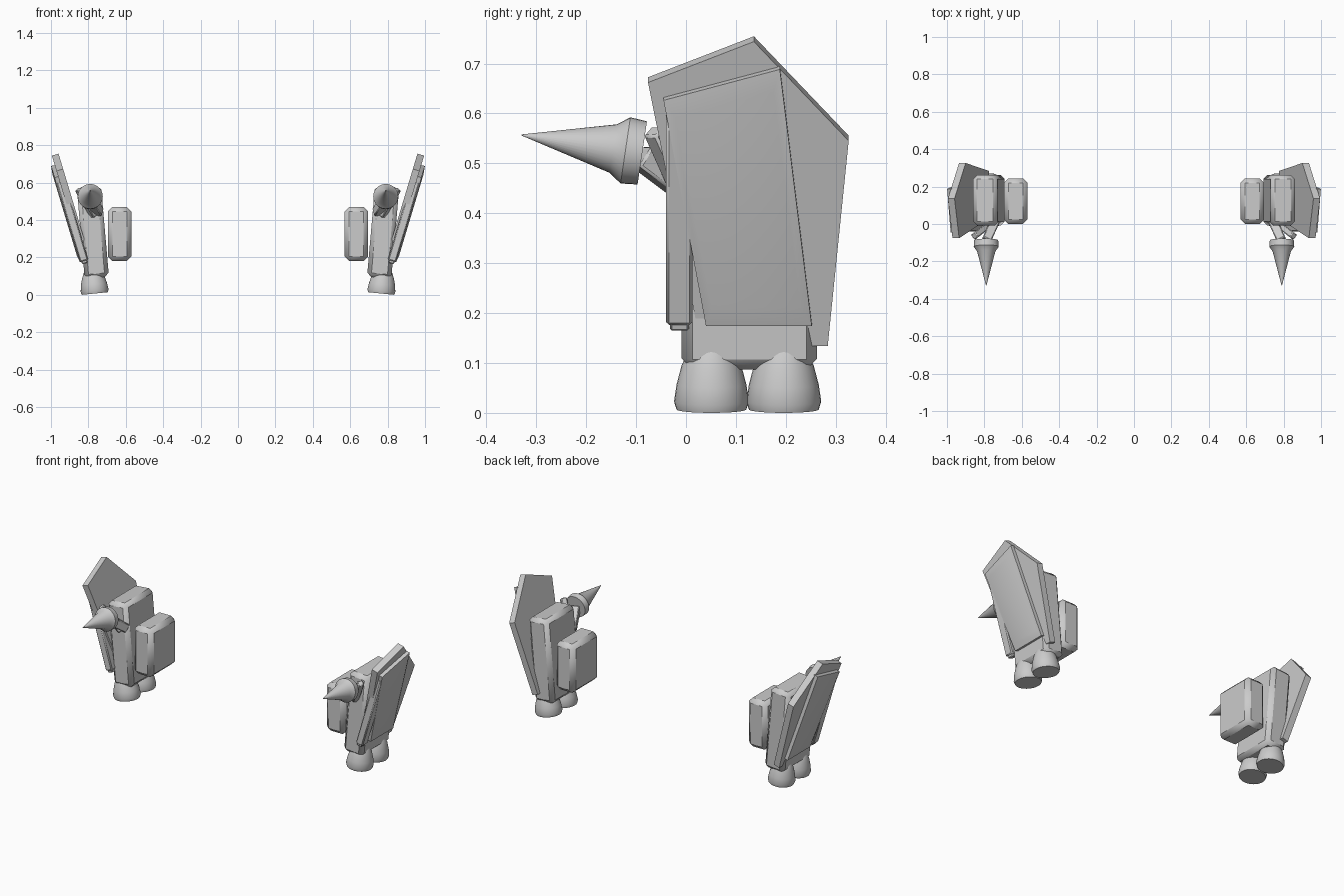
import bpy, bmesh, math
from mathutils import Vector, Matrix

if "Cube" in bpy.data.objects:
    bpy.data.objects.remove(bpy.data.objects["Cube"], do_unlink=True)

grey = bpy.data.materials.new("plain_grey")
grey.use_nodes = True
COLOUR = (0.6, 0.6, 0.6, 1)
grey.diffuse_color = COLOUR
grey.node_tree.nodes["Principled BSDF"].inputs["Base Color"].default_value = COLOUR


def finish(name, bm, bevel=0, angle=30):
    """Turn a left-side mesh into a mirrored pair of parts."""
    bmesh.ops.recalc_face_normals(bm, faces=bm.faces)
    mesh = bpy.data.meshes.new(name)
    bm.to_mesh(mesh)
    bm.free()
    mesh.materials.append(grey)
    ob = bpy.data.objects.new(name, mesh)
    bpy.context.scene.collection.objects.link(ob)
    if bevel:
        mod = ob.modifiers.new("chamfer", "BEVEL")
        mod.width, mod.segments = bevel, 1
    ob.modifiers.new("pair", "MIRROR").use_mirror_merge = False
    bpy.ops.object.select_all(action="DESELECT")
    ob.select_set(True)
    bpy.context.view_layer.objects.active = ob
    bpy.ops.object.shade_smooth_by_angle(angle=math.radians(angle))
    return ob


def box(name, centre, size, lean=0, bevel=0):
    """Chamfered box leaning outward by an angle in degrees."""
    bm = bmesh.new()
    m = (Matrix.Translation(centre) @ Matrix.Rotation(math.radians(lean), 4, "Y")
         @ Matrix.Diagonal((*size, 1)))
    bmesh.ops.create_cube(bm, size=1, matrix=m)
    finish(name, bm, bevel)


def lathe(name, profile, start, direction, sides=32):
    """Round part from (distance, radius) pairs along an axis."""
    bm = bmesh.new()
    turn = Vector(direction).to_track_quat("Z", "Y")
    rings = []
    for dist, radius in profile:
        ring = []
        for i in range(sides):
            a = math.tau * i / sides
            p = Vector((radius * math.cos(a), radius * math.sin(a), dist))
            ring.append(bm.verts.new(Vector(start) + turn @ p))
        rings.append(ring)
    for low, high in zip(rings, rings[1:]):
        for i in range(sides):
            j = (i + 1) % sides
            bm.faces.new((low[i], low[j], high[j], high[i]))
    bm.faces.new(rings[0])
    bm.faces.new(rings[-1])
    finish(name, bm)


def strut(name, a, b, thick):
    """Square bar between two points."""
    a, b = Vector(a), Vector(b)
    d = b - a
    m = (Matrix.Translation((a + b) / 2) @ d.to_track_quat("Z", "Y").to_matrix().to_4x4()
         @ Matrix.Diagonal((thick, thick, d.length, 1)))
    bm = bmesh.new()
    bmesh.ops.create_cube(bm, size=1, matrix=m)
    finish(name, bm, 0.005)


OUT = Vector((0.958, 0, -0.287))


def slab(name, outline, levels, bevel=0):
    """Plate on the leaning shield plane; levels are (offset, scale) pairs."""
    bm = bmesh.new()
    base = [Vector((0.995 - 0.3 * (0.744 - z), y, z)) for y, z in outline]
    mid = sum(base, Vector()) / len(base)
    rings = [[bm.verts.new(mid + (p - mid) * s + OUT * off) for p in base]
             for off, s in levels]
    n = len(base)
    for low, high in zip(rings, rings[1:]):
        for i in range(n):
            j = (i + 1) % n
            bm.faces.new((low[i], low[j], high[j], high[i]))
    bm.faces.new(rings[0])
    bm.faces.new(rings[-1])
    finish(name, bm, bevel)


# Body and inner pack
box("body", (0.776, 0.127, 0.335), (0.13, 0.272, 0.49), 5, 0.022)
box("inner_pack", (0.633, 0.122, 0.325), (0.125, 0.245, 0.29), 0, 0.024)

# Outer shield with raised panel and a narrow front bar
slab("shield", [(-0.076, 0.662), (0.136, 0.744), (0.326, 0.545), (0.284, 0.134), (0.03, 0.134)],
     [(-0.037, 1), (0, 1)])
slab("shield_panel", [(-0.045, 0.632), (0.188, 0.694), (0.252, 0.18), (0.04, 0.18)],
     [(-0.005, 1), (0.02, 1), (0.026, 0.84)])
slab("front_bar", [(-0.04, 0.605), (0.013, 0.605), (0.013, 0.18), (-0.04, 0.18)],
     [(-0.026, 1), (0.019, 1)], 0.006)
slab("bar_peg", [(-0.032, 0.23), (0.006, 0.23), (0.006, 0.167), (-0.032, 0.167)],
     [(-0.02, 1), (0.012, 1)], 0.004)

# Pointed cone with flared collar, and the struts that carry it
lathe("cone", [(0, 0.001), (0.186, 0.049), (0.211, 0.067), (0.245, 0.064)],
      (0.79, -0.33, 0.557), (0, 0.989, -0.147))
strut("cone_strut", (0.79, -0.09, 0.515), (0.745, 0.01, 0.44), 0.05)
strut("side_strut", (0.853, -0.065, 0.565), (0.77, 0.0, 0.42), 0.034)

# Flared feet
for label, y in (("front", 0.051), ("rear", 0.196)):
    lathe(label + "_foot", [(0, 0.07), (0.016, 0.075), (0.05, 0.07), (0.088, 0.06),
                            (0.12, 0.046), (0.14, 0.03)],
          (0.765, y, 0.007), (0.1, 0, 1))
